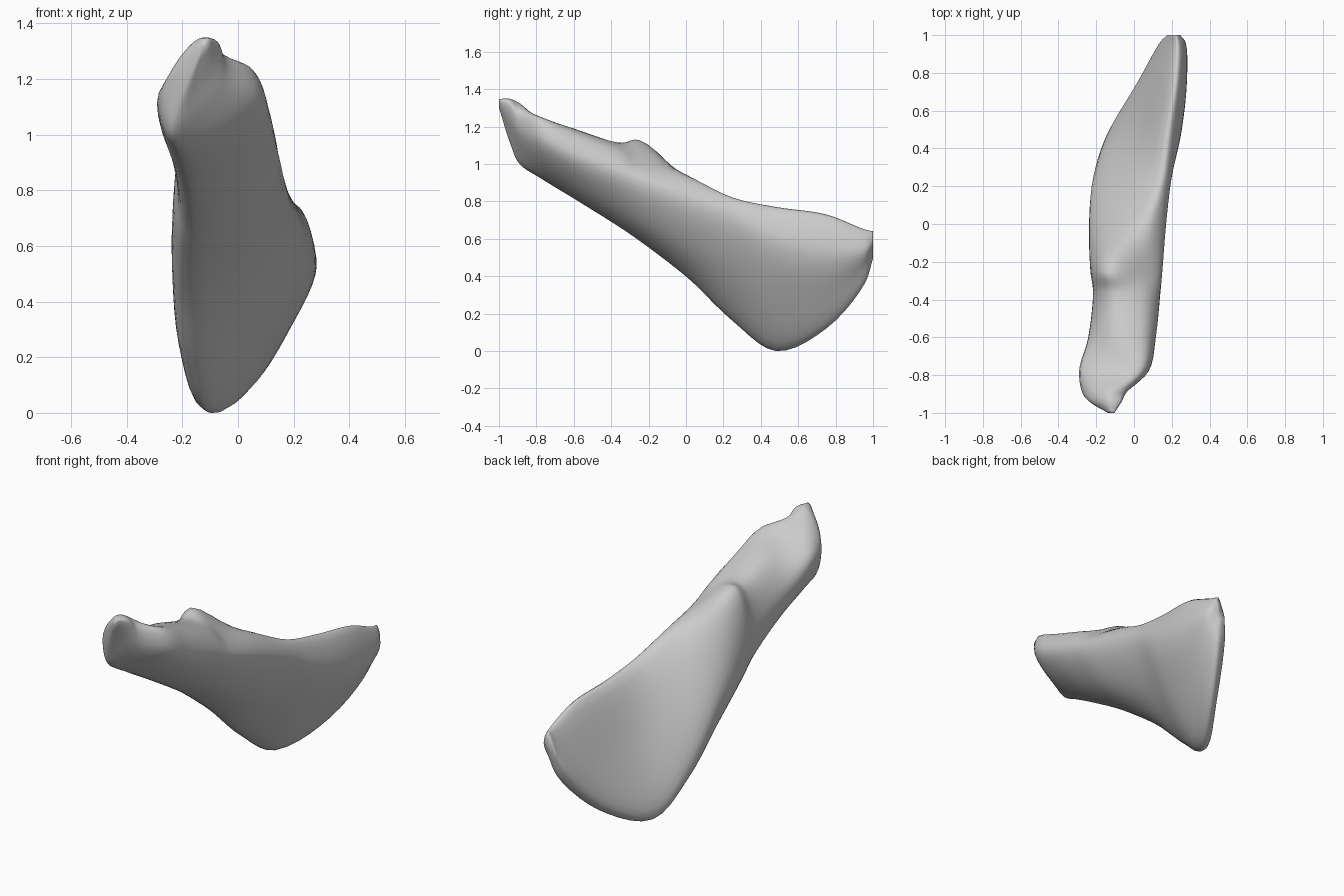
import bpy, bmesh
from mathutils import Vector

if "Cube" in bpy.data.objects:
    bpy.data.objects.remove(bpy.data.objects["Cube"])

# Cross-sections along y: (y, x/z pairs going bottom, lower right, right, top right, top left, left)
SECTIONS = [
    (-.94, -.21, 1.11, -.15, 1.16, -.08, 1.25, -.07, 1.33, -.14, 1.345, -.235, 1.22),
    (-.89, -.24, 1.00, -.13, 1.08, -.045, 1.18, -.05, 1.28, -.13, 1.325, -.27, 1.17),
    (-.78, -.22, .93, -.05, .99, .075, 1.13, .04, 1.245, -.10, 1.23, -.285, 1.14),
    (-.60, -.19, .82, -.02, .88, .115, 1.04, .06, 1.17, -.12, 1.17, -.24, 1.00),
    (-.36, -.18, .67, 0, .74, .14, .95, .06, 1.08, -.13, 1.10, -.215, .87),
    (-.25, -.19, .595, .02, .68, .15, .91, .05, 1.03, -.14, 1.125, -.23, .80),
    (0, -.19, .40, .03, .53, .17, .82, .08, .94, -.07, .89, -.235, .60),
    (.25, -.16, .16, .08, .42, .20, .72, .15, .82, -.05, .60, -.215, .27),
    (.48, -.09, .00, .12, .28, .25, .60, .18, .77, .01, .45, -.14, .04),
    (.75, .06, .12, .18, .29, .28, .53, .22, .73, .10, .48, .02, .16),
    (.955, .18, .36, .235, .45, .275, .54, .23, .65, .17, .54, .135, .40),
]
FRONT_TIP = Vector((-.12, -1.0, 1.325))
BACK_TIP = Vector((.21, 1.0, .56))


def spline(pts, closed, steps):
    """Smooth curve through the points, with tangents weighted by spacing."""
    n = len(pts)

    def point(i):
        if closed:
            return pts[i % n]
        if i < 0:
            return 2 * pts[0] - pts[1]
        if i >= n:
            return 2 * pts[-1] - pts[-2]
        return pts[i]

    def gap(i):
        return max((point(i + 1) - point(i)).length ** .5, 1e-4)

    def tangent(i):
        a, b = gap(i - 1), gap(i)
        before = (point(i) - point(i - 1)) / a
        after = (point(i + 1) - point(i)) / b
        return (before * b + after * a) / (a + b)

    out = []
    for i in range(n if closed else n - 1):
        p, q, h = point(i), point(i + 1), gap(i)
        m, k = tangent(i) * h, tangent(i + 1) * h
        for s in range(steps):
            t = s / steps
            out.append(p * (2*t**3 - 3*t**2 + 1) + m * (t**3 - 2*t**2 + t)
                       + q * (3*t**2 - 2*t**3) + k * (t**3 - t**2))
    if not closed:
        out.append(pts[-1].copy())
    return out


def tip_ring(ring, tip, amount):
    """Shrunken copy of an end ring, moved to the tip."""
    mid = sum(ring, Vector()) / len(ring)
    new = [tip + (p - mid) * amount for p in ring]
    return new


# Control rings with rounded ends
rings = [[Vector((s[i], s[0], s[i + 1])) for i in range(1, 13, 2)] for s in SECTIONS]
rings.insert(0, tip_ring(rings[0], FRONT_TIP, .2))
rings.append(tip_ring(rings[-1], BACK_TIP, .5))

# Smooth around each ring, then along the length
around = [spline(r, True, 6) for r in rings]
along = [spline(list(line), False, 5) for line in zip(*around)]

# Bone surface
bm = bmesh.new()
grid = [[bm.verts.new(p) for p in line] for line in along]
n, m = len(grid), len(grid[0])
for i in range(n):
    a, b = grid[i], grid[(i + 1) % n]
    for j in range(m - 1):
        bm.faces.new((a[j], b[j], b[j + 1], a[j + 1]))
bm.faces.new([line[0] for line in grid])
bm.faces.new([line[-1] for line in grid])
bmesh.ops.recalc_face_normals(bm, faces=bm.faces)
low = min(v.co.z for v in bm.verts)
bmesh.ops.translate(bm, verts=bm.verts, vec=(0, 0, -low))
for f in bm.faces:
    f.smooth = True
mesh = bpy.data.meshes.new("bone_fragment")
bm.to_mesh(mesh)
bm.free()
bone = bpy.data.objects.new("bone_fragment", mesh)
bpy.context.collection.objects.link(bone)
